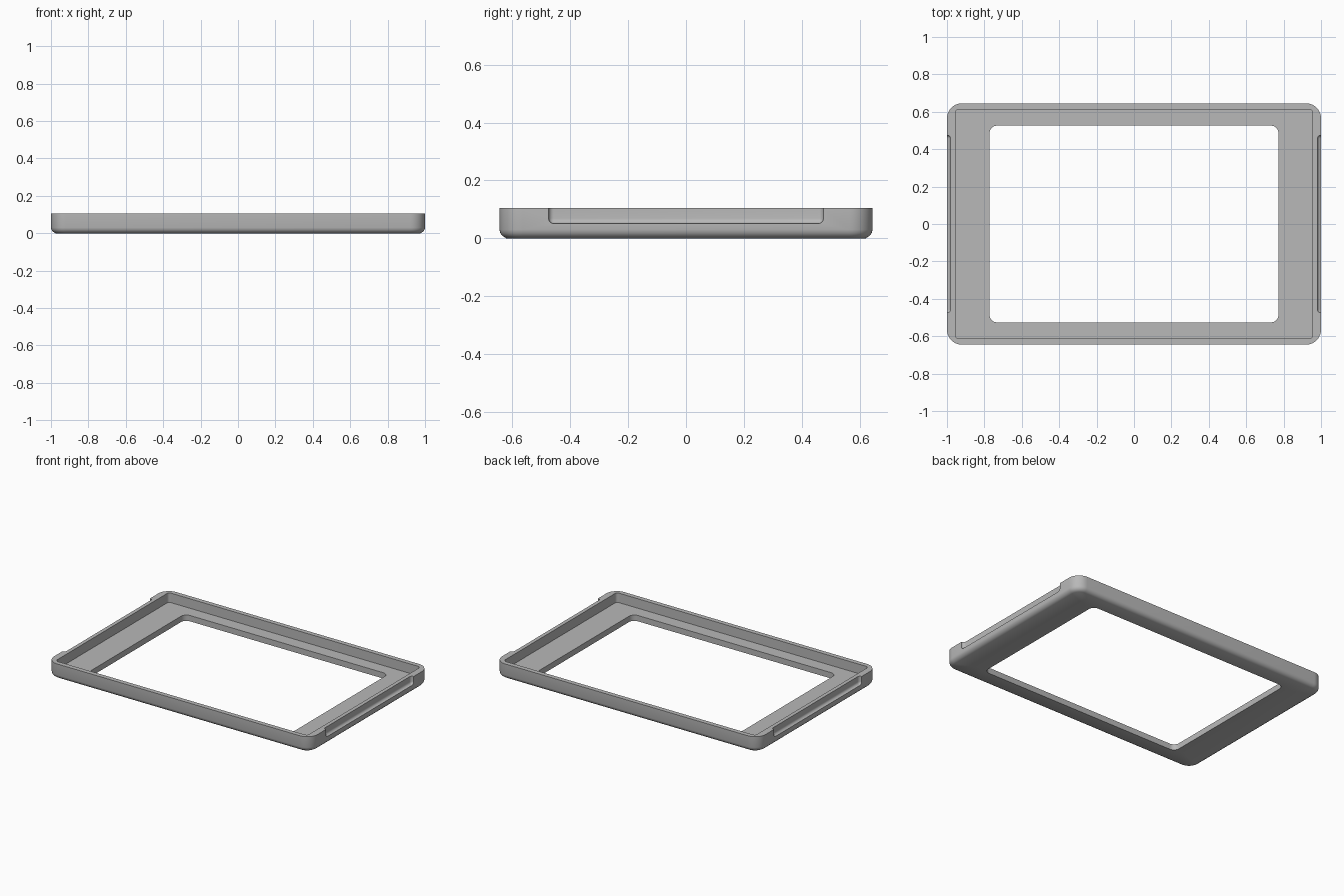
import bpy, bmesh, math

cube = bpy.data.objects.get("Cube")
if cube:
    bpy.data.objects.remove(cube, do_unlink=True)

grey = bpy.data.materials.new("mid grey")
grey.use_nodes = True
colour = (0.48, 0.48, 0.48, 1)
grey.diffuse_color = colour
grey.node_tree.nodes["Principled BSDF"].inputs["Base Color"].default_value = colour

HALF_X, HALF_Y, HEIGHT, FLOOR = 1.0, 0.645, 0.105, 0.04
CORNER_STEPS = 10


def rounded_loop(bm, hx, hy, radius, z):
    """Ring of vertices around a rounded rectangle."""
    ring = []
    for i, (sx, sy) in enumerate([(1, 1), (-1, 1), (-1, -1), (1, -1)]):
        for k in range(CORNER_STEPS + 1):
            a = math.pi / 2 * (i + k / CORNER_STEPS)
            ring.append(bm.verts.new((sx * (hx - radius) + radius * math.cos(a),
                                      sy * (hy - radius) + radius * math.sin(a), z)))
    return ring


def finish(bm, name):
    bmesh.ops.recalc_face_normals(bm, faces=bm.faces)
    mesh = bpy.data.meshes.new(name)
    bm.to_mesh(mesh)
    bm.free()
    mesh.materials.append(grey)
    obj = bpy.data.objects.new(name, mesh)
    bpy.context.collection.objects.link(obj)
    return obj


# Tray frame: rings run up the outside, over the rim and down to the opening
bm = bmesh.new()
rings = [rounded_loop(bm, HALF_X - d, HALF_Y - d, 0.08 - d, z)
         for d, z in [(0.024, 0), (0.011, 0.008), (0.003, 0.018), (0, 0.03), (0, HEIGHT)]]
for z in (HEIGHT, FLOOR):
    rings.append(rounded_loop(bm, 0.955, 0.613, 0.02, z))
for z in (FLOOR, 0):
    rings.append(rounded_loop(bm, 0.772, 0.526, 0.04, z))
for low, high in zip(rings, rings[1:] + rings[:1]):
    for j in range(len(low)):
        n = (j + 1) % len(low)
        bm.faces.new((low[j], low[n], high[n], high[j]))
frame = finish(bm, "tray_frame")

# Shallow finger grooves along both short sides
for side, sign in (("left", 1), ("right", -1)):
    bm = bmesh.new()
    bmesh.ops.create_cube(bm, size=1)
    bmesh.ops.scale(bm, vec=(0.2, 0.95, 0.2), verts=bm.verts)
    bmesh.ops.translate(bm, vec=(sign * 1.081, 0, 0.151), verts=bm.verts)
    bmesh.ops.bevel(bm, geom=bm.edges[:], offset=0.018, segments=5,
                    profile=0.5, affect='EDGES')
    cutter = finish(bm, side + "_groove_cutter")
    cutter.hide_render = True
    cut = frame.modifiers.new(side + " groove", 'BOOLEAN')
    cut.operation = 'DIFFERENCE'
    cut.solver = 'EXACT'
    cut.object = cutter
    bpy.context.view_layer.objects.active = frame
    bpy.ops.object.modifier_apply(modifier=cut.name)
    bpy.data.objects.remove(cutter, do_unlink=True)

bpy.ops.object.select_all(action='DESELECT')
frame.select_set(True)
bpy.context.view_layer.objects.active = frame
bpy.ops.object.shade_smooth_by_angle(angle=math.radians(35))
